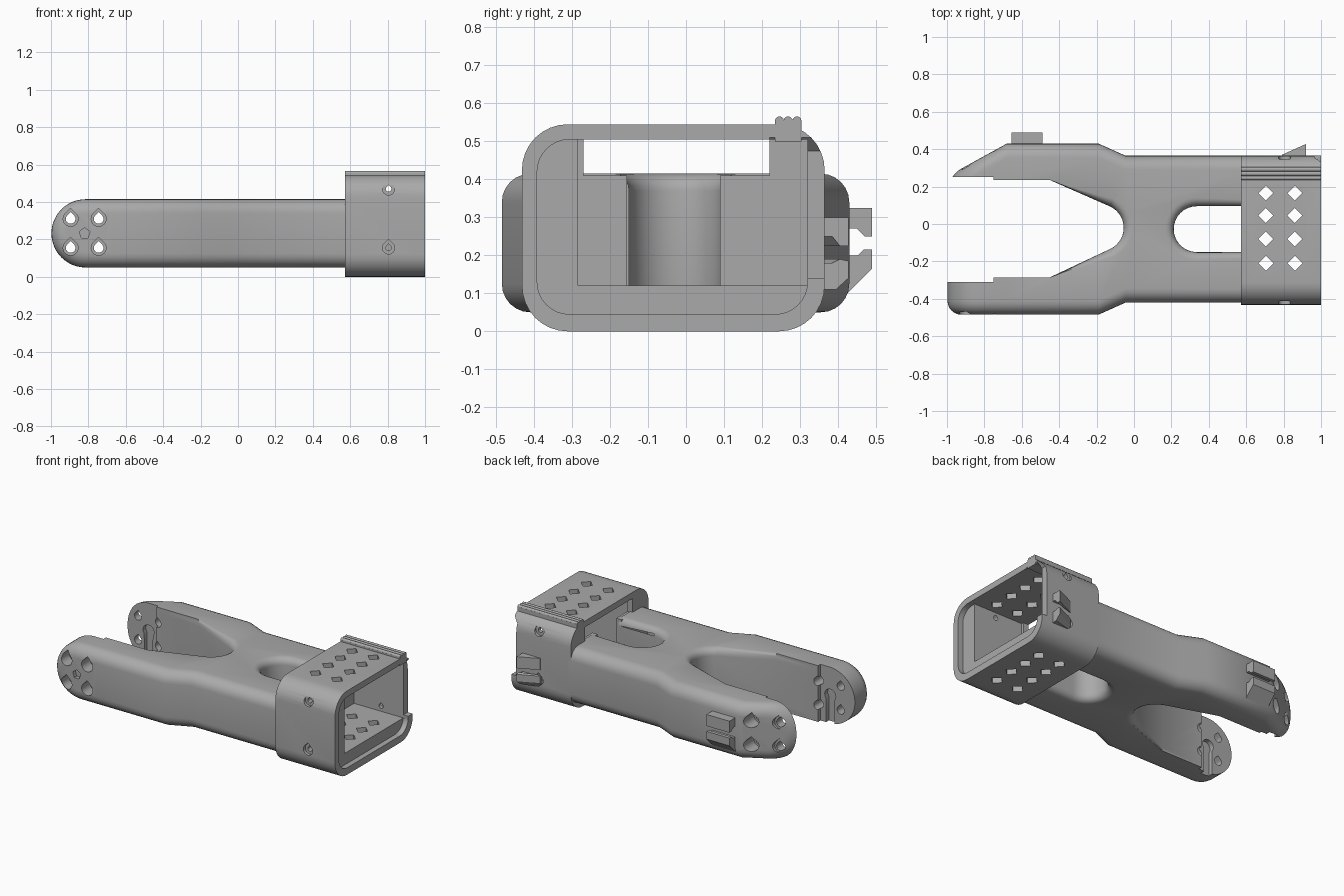
import bpy, bmesh
from math import sin, cos, pi, radians
from mathutils import Vector

cube = bpy.data.objects.get("Cube")
if cube:
    bpy.data.objects.remove(cube, do_unlink=True)

grey = bpy.data.materials.new("plain grey")
grey.use_nodes = True
colour = (0.4, 0.4, 0.4, 1)
grey.diffuse_color = colour
grey.node_tree.nodes["Principled BSDF"].inputs["Base Color"].default_value = colour


def finish(name, bm):
    bmesh.ops.recalc_face_normals(bm, faces=bm.faces)
    mesh = bpy.data.meshes.new(name)
    bm.to_mesh(mesh)
    bm.free()
    mesh.materials.append(grey)
    ob = bpy.data.objects.new(name, mesh)
    bpy.context.scene.collection.objects.link(ob)
    return ob


def loft(rings):
    """Closed solid through equal-length rings of points."""
    bm = bmesh.new()
    loops = [[bm.verts.new(p) for p in ring] for ring in rings]
    for a, b in zip(loops, loops[1:]):
        for i in range(len(a)):
            bm.faces.new((a[i - 1], a[i], b[i], b[i - 1]))
    bm.faces.new(loops[0])
    bm.faces.new(loops[-1])
    bmesh.ops.recalc_face_normals(bm, faces=bm.faces)
    return bm


def prism(pts, axis, lo, hi):
    place = {"x": lambda u, v, t: (t, u, v), "y": lambda u, v, t: (u, t, v),
             "z": lambda u, v, t: (u, v, t)}[axis]
    return loft([[place(u, v, t) for u, v in pts] for t in (lo, hi)])


def arc(cx, cy, r, a0, a1, n):
    angles = [radians(a0 + (a1 - a0) * i / n) for i in range(n + 1)]
    return [(cx + r * cos(a), cy + r * sin(a)) for a in angles]


def rect(u0, u1, v0, v1):
    return [(u0, v0), (u1, v0), (u1, v1), (u0, v1)]


def round_rect(u0, u1, v0, v1, r):
    return (arc(u1 - r, v1 - r, r, 0, 90, 8) + arc(u0 + r, v1 - r, r, 90, 180, 8)
            + arc(u0 + r, v0 + r, r, 180, 270, 8) + arc(u1 - r, v0 + r, r, 270, 360, 8))


def teardrop(x, z, r):
    return arc(x, z, r, 135, 405, 18) + [(x, z + 1.41 * r)]


def cut(ob, bm):
    tool = finish("cutter", bm)
    tool.hide_render = True
    mod = ob.modifiers.new("cut", "BOOLEAN")
    mod.operation, mod.solver, mod.object = "DIFFERENCE", "EXACT", tool
    bpy.context.view_layer.objects.active = ob
    bpy.ops.object.modifier_apply(modifier=mod.name)
    bpy.data.objects.remove(tool, do_unlink=True)


BOTTOM, TOP = 0.05, 0.415
MID = (BOTTOM + TOP) / 2


def flared(pts, r, soft_from):
    """Cutter whose openings above and below have rounded lips."""
    out = []
    for i, p in enumerate(pts):
        a, b, c = Vector(pts[i - 1]), Vector(p), Vector(pts[(i + 1) % len(pts)])
        d, e = (b - a).normalized(), (c - b).normalized()
        n = Vector((d.y + e.y, -d.x - e.x)).normalized()
        out.append(n if p[0] > soft_from else n * 0)
    levels = [(r, BOTTOM - 0.1)]
    levels += [(r * (1 - sin(k * pi / 10)), BOTTOM + r * (1 - cos(k * pi / 10)))
               for k in range(6)]
    levels += [(d, TOP + BOTTOM - z) for d, z in reversed(levels)]
    return loft([[(p[0] + n.x * d, p[1] + n.y * d, z) for p, n in zip(pts, out)]
                 for d, z in levels])


# Forked body: a round-ended bar with softened sides
profile = arc(-0.815, MID, MID - BOTTOM, 90, 270, 24) + [(0.59, BOTTOM), (0.59, TOP)]
bm = prism(profile, "y", -0.485, 0.43)
rim = [e for e in bm.edges
       if abs(e.verts[0].co.y - e.verts[1].co.y) < 0.01
       and min(v.co.x for v in e.verts) < 0.58]
bmesh.ops.bevel(bm, geom=rim, offset=0.075, segments=6, profile=0.5, affect="EDGES")
for x in (-0.68, -0.19, -0.045):
    bmesh.ops.bisect_plane(bm, geom=bm.verts[:] + bm.edges[:] + bm.faces[:],
                           plane_co=(x, 0, 0), plane_no=(1, 0, 0))
# Narrow waist, and a back prong that tapers to its tip
for v in bm.verts:
    x = v.co.x
    waist = 0.065 * min(1, max(0, (x + 0.19) / 0.145))
    if v.co.y < 0:
        v.co.y += waist
    else:
        v.co.y -= waist + 0.55 * max(0, -0.68 - x)
body = finish("forked_body", bm)

# Fork opening and slot
fork = ([(-1.1, -0.31), (-0.75, -0.31), (-0.75, -0.285), (-0.45, -0.285)]
        + arc(-0.18, -0.02, 0.125, -66, 66, 14)
        + [(-0.45, 0.235), (-0.75, 0.235), (-0.75, 0.252), (-1.1, 0.252)])
cut(body, flared(fork, 0.045, -0.4))
slot = arc(0.335, -0.0275, 0.1225, 90, 270, 16) + [(0.7, -0.15), (0.7, 0.095)]
cut(body, flared(slot, 0.045, -0.4))

# Teardrop screw holes through both prongs
for x in (-0.895, -0.745):
    for z in (0.155, 0.31):
        cut(body, prism(teardrop(x, z, 0.026), "y", -0.6, 0.6))
        cut(body, prism(teardrop(x, z, 0.04), "y", -0.6, -0.4))
        cut(body, prism(teardrop(x, z, 0.04), "y", 0.31, 0.6))
cut(body, prism(arc(-0.82, MID, 0.03, 90, 378, 4), "y", -0.6, -0.46))
# Key grooves on the inner pads
key = arc(-0.82, MID, 0.04, -40, 220, 12) + [(-0.85, 0), (-0.79, 0)]
for y0, y1 in ((-0.34, -0.27), (0.2, 0.28)):
    cut(body, prism(key, "y", y0, y1))

# Sleeve
sleeve = finish("sleeve", prism(round_rect(-0.432, 0.365, 0, 0.545, 0.12), "x", 0.572, 1))
cut(sleeve, prism(rect(-0.285, 0.32, 0.12, 0.505), "x", 0.61, 1.1))
window = [(-0.27, 0.505), (-0.27, 0.41), (-0.155, 0.41), (-0.155, 0.12),
          (0.09, 0.12), (0.09, 0.41), (0.22, 0.41), (0.22, 0.505)]
cut(sleeve, prism(window, "x", 0.5, 0.7))
cut(sleeve, prism(round_rect(-0.392, 0.32, 0.045, 0.505, 0.085), "x", 0.965, 1.1))
# Catch notch at the open end
notch = [(0.965, 0.14), (1.1, 0.14), (1.1, 0.52), (1.0, 0.51), (0.965, 0.475)]
cut(sleeve, prism(notch, "y", 0.22, 0.5))
# Diamond vents, top and bottom
for x in (0.705, 0.86):
    for y in (0.165, 0.045, -0.08, -0.21):
        cut(sleeve, prism(arc(x, y, 0.04, 0, 270, 3), "z", -0.1, 0.7))
# Side screw holes
for z in (0.155, 0.47):
    for y0, y1, y2, y3 in ((-0.6, -0.2, -0.6, -0.412), (0.25, 0.6, 0.345, 0.6)):
        cut(sleeve, prism(teardrop(0.805, z, 0.015), "y", y0, y1))
        cut(sleeve, prism(teardrop(0.805, z, 0.033), "y", y2, y3))

# Ribbed grip along the lid
finish("lid_grip", prism(rect(0.234, 0.304, 0.5, 0.556), "x", 0.572, 1))
for i in range(3):
    finish(f"lid_grip_rib_{i + 1}",
           prism(arc(0.246 + i * 0.023, 0.554, 0.012, 0, 330, 11), "x", 0.572, 1))

# Cable clips on the back prong
upper = [(0.41, 0.27), (0.45, 0.27), (0.47, 0.25), (0.49, 0.25), (0.49, 0.325), (0.41, 0.325)]
lower = [(0.41, 0.2), (0.452, 0.2), (0.468, 0.215), (0.49, 0.215), (0.49, 0.165), (0.41, 0.085)]
for label, pts in (("upper", upper), ("lower", lower)):
    finish(f"prong_clip_{label}", prism(pts, "x", -0.655, -0.49))

# Wedge-shaped cable clips on the sleeve
upper = [(0.35, 0.25), (0.385, 0.25), (0.405, 0.225), (0.428, 0.225), (0.428, 0.3), (0.35, 0.3)]
lower = [(0.35, 0.18), (0.385, 0.18), (0.405, 0.19), (0.428, 0.185), (0.428, 0.14), (0.395, 0.11), (0.35, 0.11)]
for label, pts in (("upper", upper), ("lower", lower)):
    bm = prism(pts, "x", 0.79, 0.92)
    for v in bm.verts:
        if v.co.x < 0.8:
            v.co.y = 0.35 + (v.co.y - 0.35) * 0.25
    finish(f"sleeve_clip_{label}", bm)

# Smooth curved faces, keep edges sharp
for ob in bpy.context.scene.objects:
    if ob.type == "MESH":
        bpy.ops.object.select_all(action="DESELECT")
        ob.select_set(True)
        bpy.context.view_layer.objects.active = ob
        bpy.ops.object.shade_smooth_by_angle(angle=radians(32))
